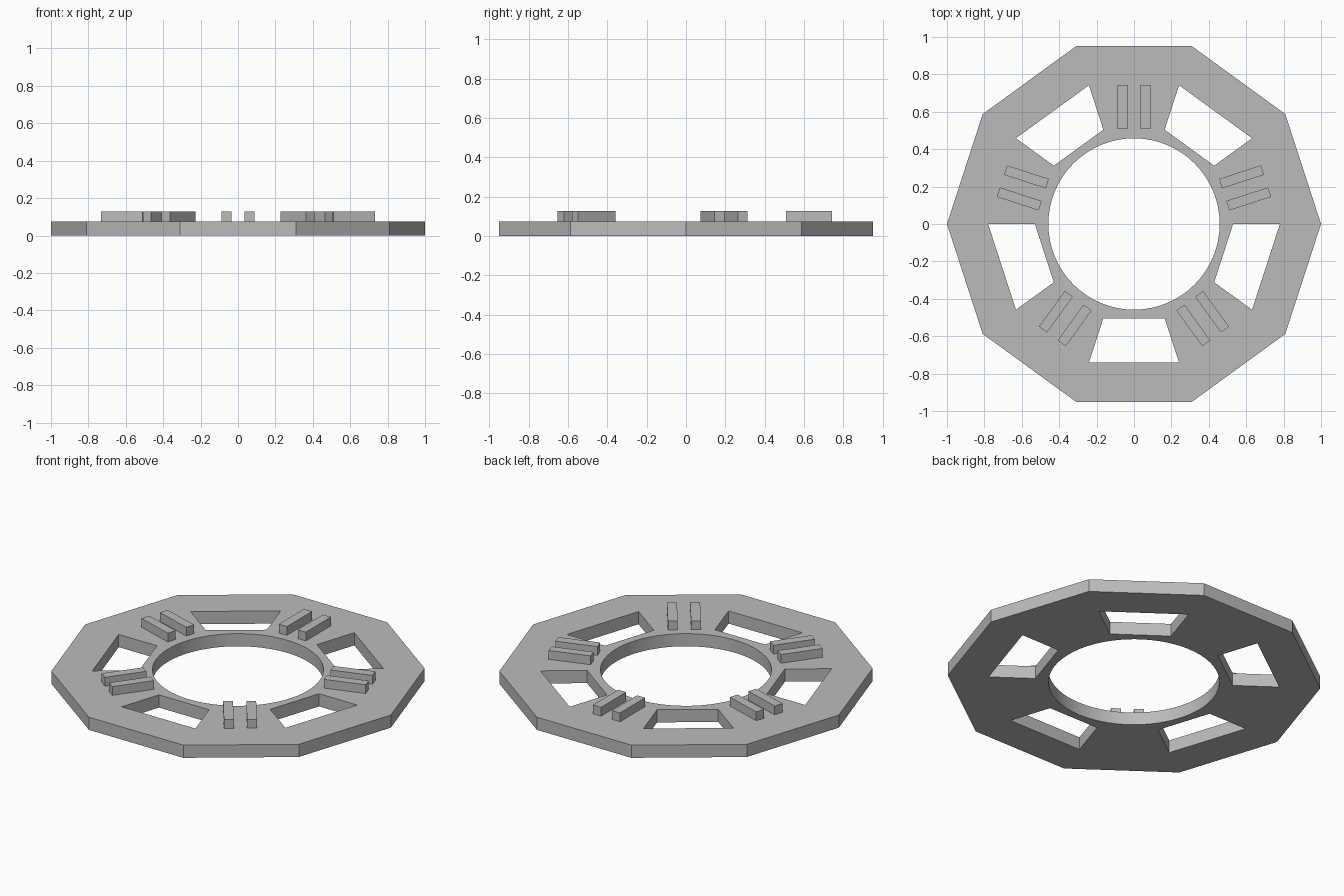
import bpy, bmesh
from math import cos, sin, pi, radians
from mathutils import Matrix

cube = bpy.data.objects.get("Cube")
if cube:
    bpy.data.objects.remove(cube, do_unlink=True)

PLATE_TOP = 0.075
RIB_TOP = 0.127

grey = bpy.data.materials.new("plain_grey")
grey.use_nodes = True
colour = (0.5, 0.5, 0.5, 1)
grey.diffuse_color = colour
grey.node_tree.nodes["Principled BSDF"].inputs["Base Color"].default_value = colour


def polar(radius, degrees):
    a = radians(degrees)
    return radius * cos(a), radius * sin(a)


def ring(radius, sides):
    return [polar(radius, 360 * i / sides) for i in range(sides)]


def add_outline(curve, points):
    spline = curve.splines.new('POLY')
    spline.points.add(len(points) - 1)
    for p, (x, y) in zip(spline.points, points):
        p.co = (x, y, 0, 1)
    spline.use_cyclic_u = True


# Ten-sided plate with a round centre hole and five trapezoid windows
curve = bpy.data.curves.new("plate_outline", 'CURVE')
curve.dimensions = '2D'
curve.fill_mode = 'BOTH'
curve.extrude = PLATE_TOP / 2
add_outline(curve, ring(1, 10))
add_outline(curve, ring(0.458, 64))
for i in range(5):
    a = -108 + 72 * i
    add_outline(curve, [polar(0.53, a), polar(0.78, a),
                        polar(0.78, a + 36), polar(0.53, a + 36)])
plate = bpy.data.objects.new("ring_plate", curve)
bpy.context.collection.objects.link(plate)
bpy.ops.object.select_all(action='DESELECT')
plate.select_set(True)
bpy.context.view_layer.objects.active = plate
bpy.ops.object.convert(target='MESH')
plate = bpy.context.object

# Weld the walls to the caps and stand the plate on the ground
bm = bmesh.new()
bm.from_mesh(plate.data)
bmesh.ops.remove_doubles(bm, verts=bm.verts, dist=0.0005)
bmesh.ops.translate(bm, verts=bm.verts, vec=(0, 0, PLATE_TOP / 2))
bmesh.ops.recalc_face_normals(bm, faces=bm.faces)
bm.to_mesh(plate.data)
bm.free()
plate.data.materials.clear()
plate.data.materials.append(grey)
bpy.ops.object.shade_smooth_by_angle(angle=radians(30))

# Five pairs of raised ribs between the windows
for i in range(5):
    for side, offset in (("left", 0.062), ("right", -0.062)):
        bm = bmesh.new()
        bmesh.ops.create_cube(bm, size=1)
        place = (Matrix.Rotation(2 * pi * i / 5, 4, 'Z')
                 @ Matrix.Translation((offset, 0.625, (PLATE_TOP + RIB_TOP) / 2))
                 @ Matrix.Diagonal((0.053, 0.235, RIB_TOP - PLATE_TOP, 1)))
        bmesh.ops.transform(bm, matrix=place, verts=bm.verts)
        mesh = bpy.data.meshes.new("rib")
        bm.to_mesh(mesh)
        bm.free()
        mesh.materials.append(grey)
        rib = bpy.data.objects.new(f"rib_{i + 1}_{side}", mesh)
        bpy.context.collection.objects.link(rib)
